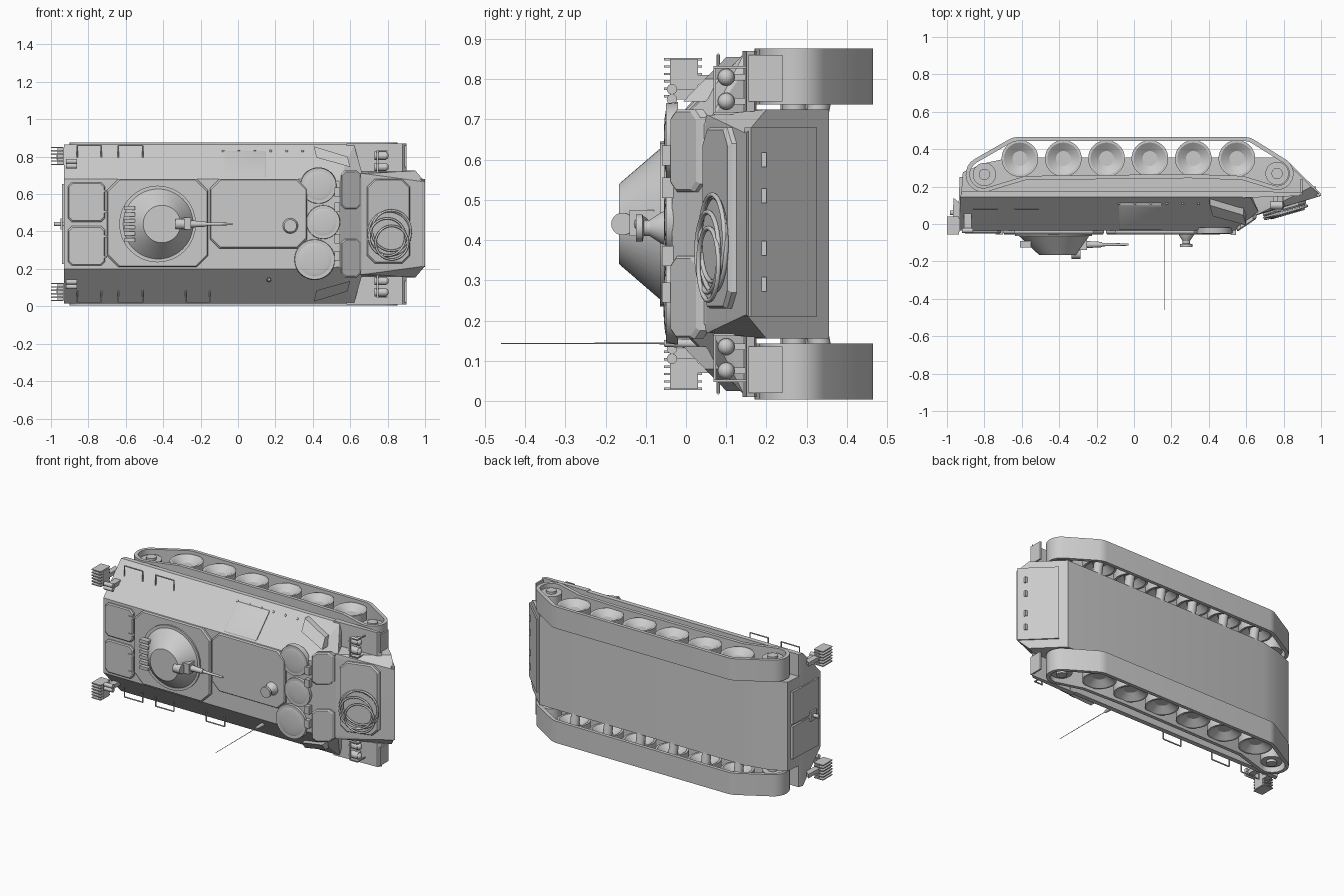
import bpy, bmesh, math
from mathutils import Vector, Matrix

if "Cube" in bpy.data.objects:
    bpy.data.objects.remove(bpy.data.objects["Cube"])

# The vehicle lies on its side: nose +x, roof -y, belly +y, width along z
MID = 0.44
mat = bpy.data.materials.new("plain_grey")
mat.diffuse_color = (0.6, 0.6, 0.6, 1)
mat.use_nodes = True
mat.node_tree.nodes["Principled BSDF"].inputs["Base Color"].default_value = mat.diffuse_color


def finish(name, bm, angle=35):
    bmesh.ops.recalc_face_normals(bm, faces=bm.faces[:])
    me = bpy.data.meshes.new(name)
    bm.to_mesh(me)
    bm.free()
    ob = bpy.data.objects.new(name, me)
    bpy.context.collection.objects.link(ob)
    me.materials.append(mat)
    bpy.context.view_layer.objects.active = ob
    ob.select_set(True)
    bpy.ops.object.shade_smooth_by_angle(angle=math.radians(angle))
    ob.select_set(False)
    return ob


def solid(name, pts):
    """Convex solid around points."""
    bm = bmesh.new()
    for p in pts:
        bm.verts.new(p)
    bmesh.ops.convex_hull(bm, input=bm.verts[:])
    bmesh.ops.dissolve_limit(bm, angle_limit=0.01, verts=bm.verts[:], edges=bm.edges[:])
    return finish(name, bm, 20)


def box(name, x, y, z):
    return solid(name, [(a, b, d) for a in x for b in y for d in z])


def cyl(name, p, q, r1, r2=None, seg=32):
    p, q = Vector(p), Vector(q)
    d = q - p
    m = Matrix.Translation((p + q) / 2) @ d.to_track_quat('Z', 'Y').to_matrix().to_4x4()
    bm = bmesh.new()
    bmesh.ops.create_cone(bm, cap_ends=True, segments=seg, radius1=r1,
                          radius2=r1 if r2 is None else r2, depth=d.length, matrix=m)
    return finish(name, bm)


def lathe(name, prof, place, n=40):
    """Revolve (radius, offset) profile; place(u, v, offset) gives the point."""
    bm = bmesh.new()
    g = [[bm.verts.new(place(r * math.cos(t), r * math.sin(t), o)) for t in
          [i * math.tau / n for i in range(n)]] for r, o in prof]
    for a, b in zip(g, g[1:]):
        for i in range(n):
            bm.faces.new((a[i], a[i - 1], b[i - 1], b[i]))
    bm.faces.new(g[0])
    bm.faces.new(g[-1])
    return finish(name, bm, 25)


def ball(name, c, r, flat=1):
    bm = bmesh.new()
    bmesh.ops.create_uvsphere(bm, u_segments=24, v_segments=12, radius=r,
                              matrix=Matrix.Translation(c) @ Matrix.Diagonal((1, flat, 1, 1)))
    return finish(name, bm)


def torus(name, m, R, r, n=40, k=8):
    bm = bmesh.new()
    g = [[bm.verts.new(m @ Vector(((R + r * math.cos(b)) * math.cos(a), r * math.sin(b),
          (R + r * math.cos(b)) * math.sin(a)))) for b in [j * math.tau / k for j in range(k)]]
         for a in [i * math.tau / n for i in range(n)]]
    for i in range(n):
        for j in range(k):
            i2, j2 = (i + 1) % n, (j + 1) % k
            bm.faces.new((g[i][j], g[i2][j], g[i2][j2], g[i][j2]))
    return finish(name, bm, 60)


def panel(name, x, z, surf, h, ch=0.02):
    """Raised chamfered plate lying on the surface y = surf(x, z)."""
    (a, b), (c, d) = x, z
    out = [(a + ch, c), (b - ch, c), (b, c + ch), (b, d - ch), (b - ch, d), (a + ch, d), (a, d - ch), (a, c + ch)]
    mx, mz, k = (a + b) / 2, (c + d) / 2, 0.006
    top = [(p + (k if p < mx else -k), q + (k if q < mz else -k)) for p, q in out]
    return solid(name, [(p, surf(p, q) + 0.01, q) for p, q in out]
                 + [(p, surf(p, q) - h * 0.6, q) for p, q in out]
                 + [(p, surf(p, q) - h, q) for p, q in top])


def sym(x, y, z):
    return [(x, y, z), (x, y, 2 * MID - z)]


def roof(x, z): return -0.035
def brow(x, z): return -0.025 + (x - 0.55) * 0.68
def glacis(x, z): return 0.055 + (x - 0.67) * 0.288
def flank(x, z): return -0.035 + (abs(z - MID) - 0.24) * 0.973


# Hull
solid("lower_hull", sum([sym(*p) for p in [
    (-0.925, 0.15, 0.155), (-0.915, 0.277, 0.155), (-0.8, 0.325, 0.155), (-0.66, 0.355, 0.155),
    (0.79, 0.355, 0.155), (0.949, 0.2, 0.155), (1.0, 0.15, 0.215), (0.67, 0.055, 0.17), (0.5, 0.0, 0.19)]], []))
solid("upper_hull", sum([sym(*p) for p in [
    (-0.93, -0.035, 0.2), (-0.93, 0.145, 0.015), (-0.92, 0.175, 0.015), (0.54, -0.035, 0.21),
    (0.42, -0.035, 0.2), (0.67, 0.055, 0.19), (0.62, 0.145, 0.015), (0.62, 0.175, 0.015)]], []))

# Roof, brow and glacis panels
panel("turret_plate", (-0.7, -0.16), (0.21, 0.68), roof, 0.02, 0.06)
panel("engine_plate", (-0.15, 0.37), (0.31, 0.68), roof, 0.02, 0.05)
panel("glacis_plate", (0.69, 0.92), (0.23, 0.68), glacis, 0.022, 0.04)
panel("flank_plate", (-0.08, 0.15), (0.69, 0.83), flank, 0.012, 0.004)
for s in (-1, 1):
    def zr(a, b): return sorted((MID + s * a, MID + s * b))
    panel("roof_hatch", (-0.91, -0.71), zr(0.012, 0.222), roof, 0.015)
    panel("brow_hatch", (0.55, 0.655), zr(0.08, 0.285), brow, 0.018)
    for k in (0.06, 0.17):
        box("hatch_hinge", (-0.74, -0.70), (-0.055, -0.03), zr(k, k + 0.012))
for x, z, r in ((0.43, 0.645, 0.098), (0.455, 0.45, 0.092), (0.41, 0.25, 0.11)):
    cyl("crew_hatch", (x, -0.02, z), (x, -0.05, z), r, r * 0.97)
    ball("hatch_dome", (x, -0.047, z), r * 0.85, 0.1)
for z in (0.27, 0.36, 0.53, 0.61):
    box("vision_block", (0.515, 0.545), (-0.06, -0.02), (z - 0.025, z + 0.025))
for i in range(6):
    x = -0.08 + i * 0.085
    ball("flank_bolt", (x, flank(x, 0.83), 0.83), 0.007)

# Turret with gun and sight
cyl("turret_ring", (-0.43, -0.04, MID), (-0.43, -0.065, MID), 0.205)
lathe("turret", [(0.2, -0.05), (0.1, -0.166)], lambda u, v, o: (-0.43 - (o + 0.05) * 0.2 + u, o, MID + v), 48)
box("gun_mantlet", (-0.35, -0.25), (-0.14, -0.08), (0.41, 0.475))
cyl("gun_sleeve", (-0.27, -0.11, MID), (-0.17, -0.11, MID), 0.02, 0.014)
cyl("gun_barrel", (-0.2, -0.11, MID), (-0.03, -0.11, MID), 0.01, 0.006, 16)
cyl("gun_sight", (-0.335, -0.158, MID), (-0.285, -0.158, MID), 0.028)
for i in range(6):
    z = 0.355 + i * 0.034
    box("smoke_tube", (-0.61, -0.55), (-0.125, -0.09), (z - 0.01, z + 0.01))

# Roof ventilator
lathe("ventilator", [(0.045, -0.03), (0.04, -0.06), (0.02, -0.09), (0.02, -0.105), (0.034, -0.108), (0.034, -0.124)],
      lambda u, v, o: (0.28 + u, o, 0.43 + v))

# Aerial
cyl("aerial_base", (0.165, 0.05, 0.143), (0.165, -0.055, 0.143), 0.014, 0.008, 16)
cyl("aerial", (0.165, -0.03, 0.143), (0.165, -0.46, 0.143), 0.002, 0.0015, 8)

# Tow rope coiled on the glacis
tilt = Matrix.Rotation(math.atan(0.288), 4, 'Z')
for i, (R, dx, dz) in enumerate(((0.118, 0, 0.02), (0.108, 0.01, 0.035), (0.1, -0.012, 0.0), (0.09, 0.012, -0.03))):
    x = 0.81 + dx
    torus("tow_rope", Matrix.Translation((x, glacis(x, 0) - 0.028 - 0.005 * i, 0.37 + dz)) @ tilt, R, 0.006)

# Lower front plate with hinges
def nose(y): return 1.0 - (y - 0.15) * 1.024
solid("nose_plate", [(nose(y) + o, y + o, z) for y in (0.155, 0.32) for o in (-0.01, 0.006) for z in (0.21, 0.68)])
for z in (0.29, 0.38, 0.51, 0.6):
    box("nose_hinge", (nose(0.19) - 0.01, nose(0.19) + 0.015), (0.175, 0.2), (z - 0.018, z + 0.018))

# Rear doors and tow hook
for a, b in ((0.225, 0.433), (0.447, 0.655)):
    solid("rear_door", [(x + o, y, z) for x, y in ((-0.93, 0.0), (-0.92, 0.25))
                        for o in (0.02, -0.012) for z in (a, b)])
cyl("tow_hook", (-0.9, 0.06, MID), (-0.985, 0.06, MID), 0.012, seg=12)
box("hook_plate", (-0.95, -0.935), (0.03, 0.09), (0.41, 0.47))

# Track loop outline in x, y
def arc(cx, cy, r, a, b, n=10):
    return [(cx + r * math.cos(math.radians(a + (b - a) * i / n)),
             cy + r * math.sin(math.radians(a + (b - a) * i / n))) for i in range(n + 1)]
loop = (arc(0.59, 0.365, 0.1, 90, 60, 4) + arc(0.765, 0.27, 0.088, 55, -100)
        + [(0.58, 0.235), (0.3, 0.245), (-0.58, 0.235)] + arc(-0.805, 0.265, 0.095, -80, -240)
        + arc(-0.62, 0.365, 0.1, 118, 90, 4))


def inset(pts, d):
    res = []
    for i, p in enumerate(pts):
        t = (Vector(pts[(i + 1) % len(pts)]) - Vector(pts[i - 1])).normalized()
        res.append((p[0] + t.y * d, p[1] - t.x * d))
    return res


inner = inset(loop, 0.022)
wheels = [-0.61, -0.378, -0.147, 0.085, 0.317, 0.55]
for s in (-1, 1):
    def Z(a): return MID + s * (MID - a)      # a = distance from the outer side
    def zs(a, b): return sorted((Z(a), Z(b)))
    bm = bmesh.new()
    R = [[bm.verts.new((x, y, Z(a))) for x, y in pts] for pts, a in
         ((loop, 0.004), (loop, 0.143), (inner, 0.143), (inner, 0.004))]
    for k in range(4):
        for i in range(len(loop)):
            bm.faces.new((R[k][i], R[k][i - 1], R[(k + 1) % 4][i - 1], R[(k + 1) % 4][i]))
    finish("track", bm)
    # Running gear with dished wheels
    for x in wheels:
        lathe("road_wheel", [(0.02, 0.055), (0.04, 0.055), (0.085, 0.025), (0.098, 0.025), (0.098, 0.12),
                             (0.085, 0.12), (0.04, 0.085), (0.02, 0.085)],
              lambda u, v, o: (x + u, 0.35 + v, Z(o)))
        cyl("wheel_axle", (x, 0.345, Z(0.07)), (x, 0.32, Z(0.2)), 0.028, seg=16)
    for n, x, y in (("idler", -0.8, 0.265), ("sprocket", 0.765, 0.27)):
        cyl(n, (x, y, Z(0.03)), (x, y, Z(0.13)), 0.062)
        cyl(n + "_hub", (x, y, Z(0.015)), (x, y, Z(0.2)), 0.03)
    # Fender nose and front flap
    solid("front_fender", [(x, y, Z(a)) for x, y in ((0.58, 0.14), (0.88, 0.15), (0.9, 0.17), (0.58, 0.175)) for a in (0.01, 0.16)])
    box("front_flap", (0.89, 0.9), (0.155, 0.24), zs(0.02, 0.135))
    # Headlights with guard bars
    for a in (0.075, 0.135):
        cyl("headlight", (0.73, 0.1, Z(a)), (0.79, 0.1, Z(a)), 0.022)
        ball("headlight_lens", (0.785, 0.1, Z(a)), 0.021)
        box("light_post", (0.745, 0.77), (0.1, 0.16), zs(a - 0.008, a + 0.008))
    for a in (0.05, 0.165):
        box("guard_bar", (0.74, 0.8), (0.068, 0.074), zs(a - 0.003, a + 0.003))
        box("guard_leg", (0.794, 0.8), (0.068, 0.16), zs(a - 0.003, a + 0.003))
    box("guard_rail", (0.74, 0.75), (0.068, 0.074), zs(0.05, 0.165))
    # Angled stowage box lying on the shoulder slope
    solid("shoulder_box", [(x, flank(x, Z(a)) + o, Z(a)) for x, a in ((0.405, 0.025), (0.42, 0.085), (0.585, 0.08), (0.6, 0.135))
                           for o in (0.02, -0.035)])
    # Rear racks with fins
    box("rack_back", (-0.965, -0.93), (-0.04, 0.03), zs(0.03, 0.125))
    solid("rack_bracket", [(x, y, Z(a)) for x, y in ((-0.97, 0.0), (-0.93, 0.0), (-0.965, 0.14), (-0.93, 0.11)) for a in (0.07, 0.095)])
    for i in range(6):
        a = 0.03 + i * 0.0185
        box("rack_fin", (-1.0, -0.935), (-0.055, 0.04), zs(a - 0.003, a + 0.003))
    for a in (0.105, 0.13):
        cyl("rear_lamp", (-0.92, -0.035, Z(a)), (-0.86, -0.035, Z(a)), 0.013, seg=16)
    box("lamp_foot", (-0.91, -0.87), (-0.035, 0.06), zs(0.105, 0.13))
    # Grab rails standing out from the flank
    for x in (-0.86, -0.64) if s > 0 else (-0.86, -0.64, -0.28):
        cyl("grab_rail", (x, 0.08, Z(0.02)), (x + 0.13, 0.08, Z(0.02)), 0.004, seg=8)
        for e in (x, x + 0.13):
            cyl("rail_post", (e, 0.08, Z(0.02)), (e, 0.08, Z(0.09)), 0.004, seg=8)
